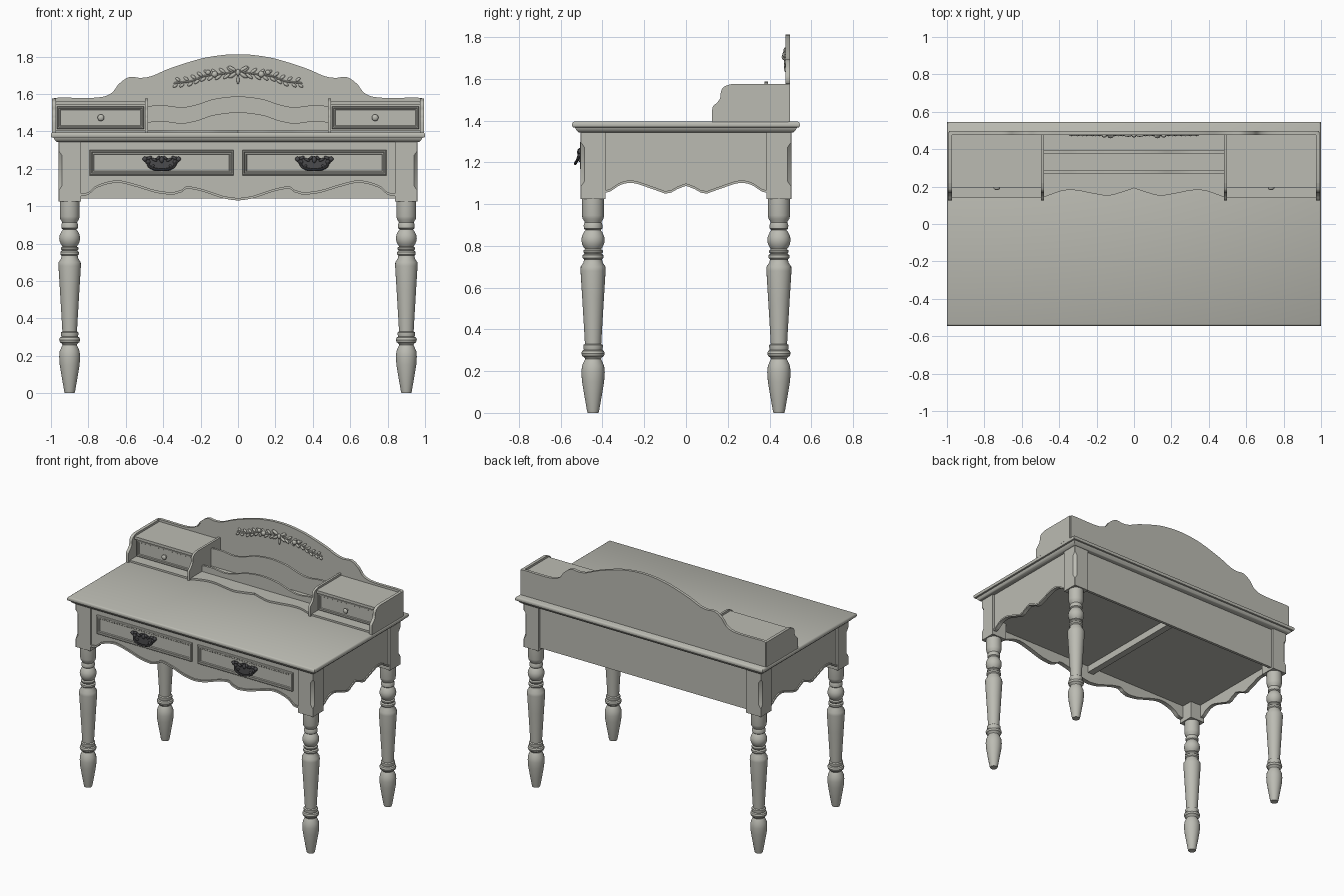
import bpy, bmesh, math
from mathutils import Matrix, Vector

if "Cube" in bpy.data.objects:
    bpy.data.objects.remove(bpy.data.objects["Cube"])


def material(name, col):
    m = bpy.data.materials.new(name)
    m.diffuse_color = (*col, 1)
    m.use_nodes = True
    m.node_tree.nodes["Principled BSDF"].inputs["Base Color"].default_value = m.diffuse_color
    return m


PAINT = material("grey_cream_paint", (0.50, 0.50, 0.45))
METAL = material("dark_metal", (0.07, 0.07, 0.075))


def finish(name, bm, mat=PAINT, angle=35):
    bmesh.ops.recalc_face_normals(bm, faces=bm.faces)
    me = bpy.data.meshes.new(name)
    bm.to_mesh(me)
    bm.free()
    me.materials.append(mat)
    ob = bpy.data.objects.new(name, me)
    bpy.context.collection.objects.link(ob)
    bpy.ops.object.select_all(action='DESELECT')
    ob.select_set(True)
    bpy.context.view_layer.objects.active = ob
    bpy.ops.object.shade_smooth_by_angle(angle=math.radians(angle))
    return ob


def loft(name, rings, mat=PAINT, closed=False):
    """Skin a list of equal-length point rings, capped unless closed on itself."""
    bm = bmesh.new()
    vs = [[bm.verts.new(p) for p in r] for r in rings]
    n = len(vs[0])
    pairs = list(zip(vs, vs[1:])) + ([(vs[-1], vs[0])] if closed else [])
    for a, b in pairs:
        for i in range(n):
            j = (i + 1) % n
            bm.faces.new((a[i], a[j], b[j], b[i]))
    if not closed:
        bm.faces.new(vs[0])
        bm.faces.new(vs[-1])
    return finish(name, bm, mat)


def prism(name, pts, axis, a, b, mat=PAINT):
    """Extrude a 2D outline along an axis: x uses (y,z), y uses (x,z), z uses (x,y)."""
    put = {'x': lambda p, t: (t, p[0], p[1]), 'y': lambda p, t: (p[0], t, p[1]),
           'z': lambda p, t: (p[0], p[1], t)}[axis]
    return loft(name, [[put(p, t) for p in pts] for t in (a, b)], mat)


def box(name, x0, x1, y0, y1, z0, z1):
    return prism(name, [(x0, y0), (x1, y0), (x1, y1), (x0, y1)], 'z', z0, z1)


def spline(pts, n=7):
    P = [Vector(p) for p in [pts[0], *pts, pts[-1]]]
    out = []
    for a, b, c, d in zip(P, P[1:], P[2:], P[3:]):
        for k in range(n):
            t = k / n
            out.append(tuple(0.5 * (2*b + (c-a)*t + (2*a-5*b+4*c-d)*t*t + (3*b-a-3*c+d)*t**3)))
    return out + [tuple(P[-1])]


def mirrored(half):
    """Half outline ending at 0 -> full symmetric outline."""
    return half + [(-x, z) for x, z in reversed(half[:-1])]


def strip(name, pts, axis, a, b, h):
    return prism(name, pts + [(x, z + h) for x, z in reversed(pts)], axis, a, b)


def drawer_front(name, x0, x1, z0, z1, y, s=1.0):
    prof = [(0, .012), (0, -.006), (.004, -.011), (.010, -.011), (.014, -.005),
            (.020, -.005), (.024, 0), (.03, 0)]
    rings = [[(x0+i*s, y+d, z0+i*s), (x1-i*s, y+d, z0+i*s), (x1-i*s, y+d, z1-i*s),
              (x0+i*s, y+d, z1-i*s)] for i, d in prof]
    return loft(name, rings)


def blobs(name, items, mat=PAINT, seg=10):
    """Ellipsoids: (centre, radii, roll about y)."""
    bm = bmesh.new()
    for c, r, ang in items:
        m = Matrix.Translation(c) @ Matrix.Rotation(ang, 4, 'Y') @ Matrix.Diagonal((*r, 1))
        bmesh.ops.create_uvsphere(bm, u_segments=seg, v_segments=seg//2+1, radius=1, matrix=m)
    return finish(name, bm, mat, 60)


def tube(name, pts, r, mat):
    """Round bar along a path lying in an xz-like plane."""
    P = [Vector(p) for p in pts]
    rings = []
    for i, p in enumerate(P):
        t = (P[min(i+1, len(P)-1)] - P[max(i-1, 0)]).normalized()
        u = Vector((0, 1, 0))
        v = t.cross(u).normalized()
        u = v.cross(t)
        rings.append([p + r*(math.cos(k*math.pi/4)*u + math.sin(k*math.pi/4)*v) for k in range(8)])
    return loft(name, rings, mat)


# Turned legs with square blocks whose outer corner has a stopped chamfer
turning = [(0, .026), (.01, .029), (.09, .043), (.15, .053), (.195, .056), (.225, .053), (.25, .042),
           (.258, .038), (.266, .042), (.272, .052), (.285, .056), (.297, .052), (.302, .044),
           (.315, .047), (.325, .047), (.33, .039), (.40, .043), (.55, .052), (.68, .060), (.70, .059),
           (.72, .046), (.735, .043), (.742, .050), (.755, .050), (.762, .041), (.77, .047),
           (.778, .047), (.784, .038), (.795, .046), (.81, .053), (.828, .056), (.846, .053),
           (.865, .044), (.876, .036), (.882, .044), (.90, .045), (.912, .040), (.918, .042),
           (.93, .050), (.945, .053), (1.03, .053)]
for sx, lr in ((-1, "left"), (1, "right")):
    for sy, fb in ((-1, "front"), (1, "back")):
        cx, cy = sx*.9, sy*.445
        loft(f"{fb}_{lr}_leg", [[(cx + r*math.cos(k*math.pi/14), cy + r*math.sin(k*math.pi/14), z)
                                 for k in range(28)] for z, r in turning])
        rings = []
        for z, c in ((1.025, .002), (1.085, .002), (1.11, .02), (1.27, .02), (1.295, .002), (1.355, .002)):
            h = .06
            q = [(-h, -h), (h, -h), (h, h-c), (h-c, h), (-h, h)]
            rings.append([(cx + sx*x, cy + sy*y, z) for x, y in q])
        loft(f"{fb}_{lr}_leg_block", rings)

# Desk top with moulded edge
prof = [(.038, 1.342), (.03, 1.344), (.022, 1.352), (.016, 1.360), (.014, 1.366), (.003, 1.368),
        (0, 1.374), (0, 1.384), (.003, 1.391), (.009, 1.395)]
loft("desk_top", [[(sx*(1-i), sy*(.545-i), z) for sx, sy in ((-1, -1), (1, -1), (1, 1), (-1, 1))]
                  for i, z in prof])

# Scalloped front apron and its bead
front = mirrored(spline([(-.84, 1.055), (-.80, 1.062), (-.75, 1.10), (-.65, 1.125), (-.55, 1.105),
                         (-.44, 1.072), (-.35, 1.06)])
                 + spline([(-.30, 1.075), (-.27, 1.093), (-.19, 1.078), (-.08, 1.042), (0, 1.03)]))
prism("front_apron", front + [(.84, 1.35), (-.84, 1.35)], 'y', -.493, -.47)
strip("front_apron_bead", front, 'y', -.503, -.49, .013)

# Scalloped side aprons and beads, plain back apron
side = mirrored(spline([(-.385, 1.055), (-.36, 1.062), (-.31, 1.093), (-.25, 1.10), (-.17, 1.075),
                        (-.10, 1.05)]) + spline([(-.07, 1.055), (-.04, 1.072), (0, 1.087)]))
for s, lr in ((-1, "left"), (1, "right")):
    prism(f"{lr}_apron", side + [(.385, 1.35), (-.385, 1.35)], 'x', s*.925, s*.945)
    strip(f"{lr}_apron_bead", side, 'x', s*.94, s*.953, .012)
box("back_apron", -.84, .84, .465, .485, 1.04, 1.35)

# Underside: drawer bottoms and centre rail
box("drawer_bottoms", -.925, .925, -.47, .465, 1.15, 1.165)
box("centre_rail", -.025, .025, -.47, .465, 1.10, 1.15)

# Main drawers with ornate pulls
for s, lr in ((-1, "left"), (1, "right")):
    c = s*.408
    drawer_front(f"{lr}_drawer", c-.385, c+.385, 1.165, 1.30, -.497)
    plate = mirrored([(-.10, 1.245), (-.095, 1.262), (-.07, 1.266), (-.045, 1.252), (-.02, 1.262), (0, 1.268)])
    plate += mirrored([(-.09, 1.235), (-.07, 1.21), (-.045, 1.19), (0, 1.185)])[::-1]
    prism(f"{lr}_pull_plate", [(c+x, z) for x, z in plate], 'y', -.506, -.496, METAL)
    bosses = []
    for m in (-1, 1):
        for x, z, a, b, ang in ((.09, 1.252, .013, .013, 0), (.066, 1.258, .016, .008, .5),
                                (.072, 1.236, .012, .012, 0), (.04, 1.248, .018, .007, -.5),
                                (.018, 1.258, .014, .007, .9), (.05, 1.212, .014, .007, .7)):
            bosses.append(((c+m*x, -.508, z), (a, .010, b), m*ang))
    bosses.append(((c, -.51, 1.248), (.012, .012, .018), 0))
    blobs(f"{lr}_pull_scrolls", bosses, METAL)
    arc = [(c + .074*math.cos(t*math.pi/14), -.512-.018*math.sin(t*math.pi/14),
            1.236 - .042*math.sin(t*math.pi/14)**.7) for t in range(15)]
    tube(f"{lr}_pull_bail", arc, .007, METAL)

# Hutch back board with curved crest
crest = mirrored(spline([(-.99, 1.575), (-.95, 1.58), (-.76, 1.58), (-.68, 1.602), (-.635, 1.655), (-.58, 1.69),
                         (-.52, 1.686), (-.46, 1.696), (-.36, 1.738), (-.2, 1.788), (-.08, 1.808), (0, 1.812)]))
prism("hutch_back", crest + [(.99, 1.39), (-.99, 1.39)], 'y', .482, .497)
strip("crest_bead", [(x, z-.012) for x, z in crest], 'y', .476, .49, .012)

# Hutch base with wavy front edge between the drawer boxes
wave = mirrored(spline([(-.49, .14), (-.45, .155), (-.38, .178), (-.31, .18), (-.22, .163), (-.14, .152),
                        (-.07, .168), (0, .192)]))
prism("hutch_base", [(-.99, .49), (-.99, .14)] + wave + [(.99, .14), (.99, .49)], 'z', 1.393, 1.408)

# Hutch drawer boxes: shaped side panels, tops, drawers, knobs
panel = [(.49, 1.393), (.125, 1.393)] + spline([(.125, 1.45), (.13, 1.468), (.148, 1.485), (.16, 1.50)]) \
    + spline([(.166, 1.515), (.168, 1.54), (.182, 1.562), (.22, 1.575)]) + [(.49, 1.575)]
for s, lr in ((-1, "left"), (1, "right")):
    prism(f"{lr}_hutch_outer_side", panel, 'x', s*.995, s*.973)
    prism(f"{lr}_hutch_inner_side", panel, 'x', s*.497, s*.481)
    a, b = sorted((s*.974, s*.496))
    box(f"{lr}_hutch_box_top", a, b, .195, .485, 1.54, 1.56)
    box(f"{lr}_hutch_box_body", a, b, .222, .48, 1.405, 1.542)
    drawer_front(f"{lr}_hutch_drawer", a+.006, b-.006, 1.413, 1.534, .215, .8)
    k = s*.733
    blobs(f"{lr}_hutch_knob", [((k, .192, 1.473), (.018, .011, .018), 0),
                               ((k, .206, 1.473), (.009, .014, .009), 0)], PAINT, 16)

# Letter dividers with wavy tops
for name, y, z in (("rear_divider", .384, 1.535), ("front_divider", .278, 1.45)):
    top = mirrored(spline([(-.482, z), (-.40, z+.004), (-.30, z-.006), (-.22, z+.008), (-.14, z+.035),
                           (-.06, z+.048), (0, z+.052)]))
    prism(name, top + [(.482, 1.40), (-.482, 1.40)], 'y', y-.008, y+.008)

# Carved garland: bow in the middle, leafy sprays to both sides
items = [((0, .474, 1.715), (.013, .012, .018), 0), ((0, .478, 1.675), (.008, .008, .022), 0)]
stem = spline([(.02, 1.715), (.10, 1.705), (.18, 1.695), (.25, 1.668), (.33, 1.66)], 4)
for m in (-1, 1):
    items += [((m*.032, .476, 1.735), (.026, .010, .010), -m*.5), ((m*.03, .476, 1.70), (.026, .010, .009), m*.6),
              ((m*.125, .472, 1.705), (.017, .014, .017), 0), ((m*.16, .474, 1.715), (.014, .012, .014), 0)]
    for i, (x, z) in enumerate(stem):
        size = .024 - .0006*i
        up = 1 if i % 2 else -1
        items.append(((m*x, .48, z), (.016, .006, .005), m*.2))
        items.append(((m*(x+.006), .477, z + up*.016), (size, .008, .0085), -m*up*.65))
blobs("carved_garland", items)
